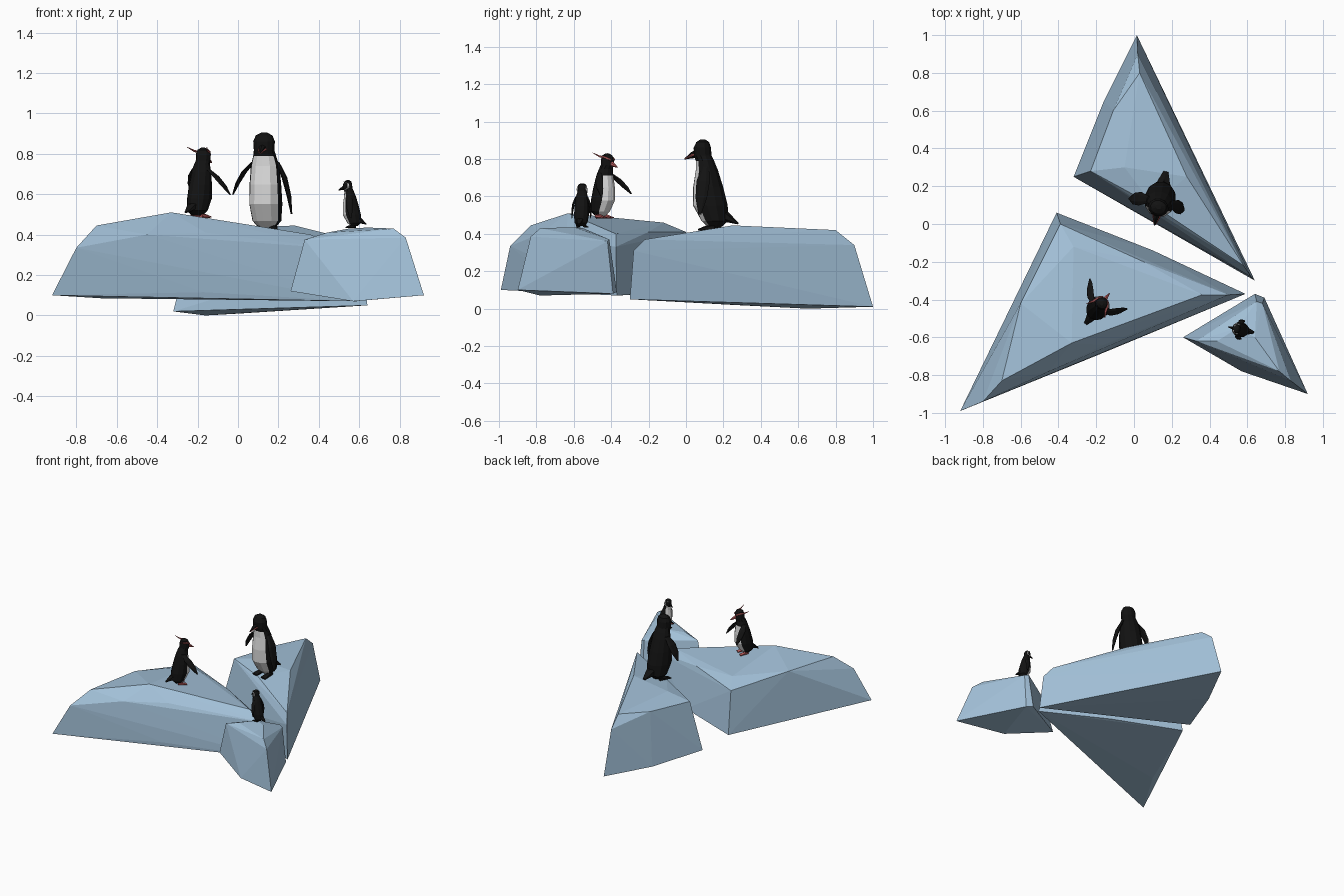
import bpy, bmesh, math
from mathutils import Vector, Matrix


def material(name, rgb):
    m = bpy.data.materials.new(name)
    m.diffuse_color = (*rgb, 1)
    return m


ICE = material("pale_blue_ice", (0.37, 0.54, 0.70))
BLACK = material("black_feathers", (0.006, 0.006, 0.006))
WHITE = material("white_feathers", (0.72, 0.72, 0.72))
RED = material("coral_red", (0.45, 0.10, 0.10))


def finish(name, bm, mats):
    bmesh.ops.recalc_face_normals(bm, faces=bm.faces)
    me = bpy.data.meshes.new(name)
    bm.to_mesh(me)
    bm.free()
    for m in mats:
        me.materials.append(m)
    ob = bpy.data.objects.new(name, me)
    bpy.context.collection.objects.link(ob)
    return ob


def floe(name, points):
    """Faceted ice block: hull of its corner points."""
    bm = bmesh.new()
    vs = [bm.verts.new(p) for p in points]
    res = bmesh.ops.convex_hull(bm, input=vs)
    junk = {v for v in res["geom_interior"] + res["geom_unused"]
            if isinstance(v, bmesh.types.BMVert)}
    bmesh.ops.delete(bm, geom=list(junk), context='VERTS')
    finish(name, bm, [ICE])


def loft(name, place, stations, n, mats, axis='z', rule=None):
    """Skin elliptical rings; station = (x, y, z, rx, rdepth)."""
    bm = bmesh.new()
    rings = []
    for x, y, z, a, b in stations:
        ring = []
        for i in range(n):
            t = 2 * math.pi * i / n
            u, w = a * math.sin(t), -b * math.cos(t)
            off = (u, w, 0) if axis == 'z' else (u, 0, w)
            ring.append(bm.verts.new(place @ (Vector((x, y, z)) + Vector(off))))
        rings.append(ring)
    for k in range(len(rings) - 1):
        for i in range(n):
            j = (i + 1) % n
            f = bm.faces.new((rings[k][i], rings[k][j], rings[k + 1][j], rings[k + 1][i]))
            if rule:
                f.material_index = rule(k, i)
    bm.faces.new(rings[0])
    bm.faces.new(rings[-1])
    return finish(name, bm, mats)


# Ice floes
floe("back_ice_floe", [
    (0.015, 1.0, 0.01), (-0.16, 0.65, 0.0), (-0.32, 0.25, 0.02), (0.64, -0.30, 0.05),
    (0.30, 0.40, 0.03), (0.02, 0.90, 0.34), (0.03, 0.80, 0.42), (-0.11, 0.60, 0.40),
    (-0.23, 0.28, 0.39), (-0.05, 0.30, 0.43), (0.28, 0.25, 0.445), (0.10, 0.10, 0.41),
    (0.58, -0.22, 0.37), (0.62, -0.28, 0.31)])
floe("left_ice_floe", [
    (-0.92, -0.99, 0.10), (-0.41, 0.06, 0.09), (0.10, -0.14, 0.085), (0.59, -0.37, 0.07),
    (-0.17, -0.685, 0.115), (-0.68, -0.60, 0.085), (-0.80, -0.94, 0.335),
    (-0.70, -0.83, 0.445), (-0.60, -0.42, 0.46), (-0.33, -0.63, 0.51), (-0.39, 0.0, 0.41),
    (-0.32, -0.12, 0.46), (0.05, -0.20, 0.41), (0.36, -0.375, 0.40), (0.50, -0.375, 0.33),
    (-0.16, -0.64, 0.41), (-0.45, -0.78, 0.40)])
floe("right_ice_floe", [
    (0.26, -0.60, 0.12), (0.64, -0.37, 0.09), (0.69, -0.39, 0.08), (0.92, -0.90, 0.10),
    (0.57, -0.78, 0.07), (0.33, -0.62, 0.375), (0.44, -0.62, 0.41), (0.65, -0.41, 0.37),
    (0.68, -0.42, 0.36), (0.55, -0.55, 0.43), (0.77, -0.78, 0.43), (0.83, -0.83, 0.385),
    (0.64, -0.60, 0.435), (0.60, -0.73, 0.38)])

# Penguin body rings, unit height, facing -y: z, centre y, half width, half depth
BODY = [(0.03, 0.03, 0.09, 0.07), (0.10, 0.03, 0.15, 0.15), (0.27, -0.02, 0.172, 0.195),
        (0.47, -0.045, 0.165, 0.17), (0.66, -0.06, 0.148, 0.125), (0.76, -0.08, 0.12, 0.103),
        (0.82, -0.107, 0.107, 0.10), (0.91, -0.111, 0.113, 0.097), (0.97, -0.107, 0.087, 0.072),
        (1.0, -0.105, 0.031, 0.025)]


def penguin(name, loc, height, turn, tips, foot_mat, beak_mat, belly_top):
    place = (Matrix.Translation(loc) @ Matrix.Rotation(math.radians(turn), 4, 'Z')
             @ Matrix.Scale(height, 4))

    # body with a white front on the forward-facing sides
    def belly(k, i):
        return 1 if k < belly_top and i in (0, 1, 10, 11) else 0
    loft(name + "_body", place, [(0, y, z, w, d) for z, y, w, d in BODY], 12,
         [BLACK, WHITE], rule=belly)
    # beak and tail
    loft(name + "_beak", place, [(0, -0.17, 0.845, 0.045, 0.05), (0, -0.235, 0.825, 0.03, 0.035),
                                 (0, -0.31, 0.785, 0.006, 0.008)], 6, [beak_mat], 'y')
    loft(name + "_tail", place, [(0, 0.10, 0.19, 0.10, 0.09), (0, 0.20, 0.13, 0.07, 0.05),
                                 (0, 0.29, 0.075, 0.03, 0.012)], 6, [BLACK], 'y')
    # flippers and feet
    for s, side, (tx, ty, tz) in ((-1, "left", tips[0]), (1, "right", tips[1])):
        a, b = Vector((s * 0.125, -0.05, 0.70)), Vector((s * tx, ty, tz))
        st = []
        for t, bow, r, d in ((0, 0, 0.02, 0.04), (0.3, 0.03, 0.025, 0.075),
                             (0.65, 0.025, 0.02, 0.065), (1, 0, 0.008, 0.015)):
            p = a.lerp(b, t)
            st.append((p.x + s * bow, p.y, p.z, r, d))
        loft(f"{name}_{side}_flipper", place, st, 6, [BLACK])
        loft(f"{name}_{side}_foot", place,
             [(s * 0.08, 0.05, 0.03, 0.03, 0.035), (s * 0.085, -0.05, 0.02, 0.045, 0.03),
              (s * 0.09, -0.13, 0.005, 0.055, 0.012)], 6, [foot_mat], 'y')
    return place


large = penguin("large_penguin", (0.14, 0.14, 0.42), 0.485, -12,
                [(0.33, -0.08, 0.37), (0.28, -0.08, 0.17)], BLACK, BLACK, 5)
crested = penguin("crested_penguin", (-0.195, -0.45, 0.485), 0.345, 142,
                  [(0.36, -0.28, 0.32), (0.37, -0.29, 0.37)], RED, RED, 4)
small = penguin("small_penguin", (0.568, -0.56, 0.435), 0.235, -102,
                [(0.22, 0.0, 0.2), (0.22, 0.0, 0.2)], BLACK, BLACK, 5)

for s, side in ((-1, "left"), (1, "right")):
    # red line along the large penguin's beak
    loft(f"large_penguin_{side}_beak_stripe", large,
         [(s * 0.046, -0.18, 0.835, 0.006, 0.010), (s * 0.030, -0.235, 0.82, 0.006, 0.010),
          (s * 0.008, -0.305, 0.787, 0.005, 0.005)], 4, [RED], 'y')
    # swept brow crest
    loft(f"crested_penguin_{side}_crest", crested,
         [(s * 0.05, -0.21, 0.90, 0.012, 0.018), (s * 0.10, -0.13, 0.94, 0.018, 0.018),
          (s * 0.125, -0.05, 0.955, 0.020, 0.015), (s * 0.18, 0.04, 1.01, 0.004, 0.004)],
         5, [RED], 'y')
    # white band curving around the face
    loft(f"small_penguin_{side}_face_band", small,
         [(s * 0.06, -0.165, 0.965, 0.018, 0.02), (s * 0.10, -0.08, 0.925, 0.02, 0.025),
          (s * 0.107, -0.07, 0.84, 0.02, 0.025), (s * 0.075, -0.16, 0.775, 0.03, 0.03)],
         5, [WHITE])
